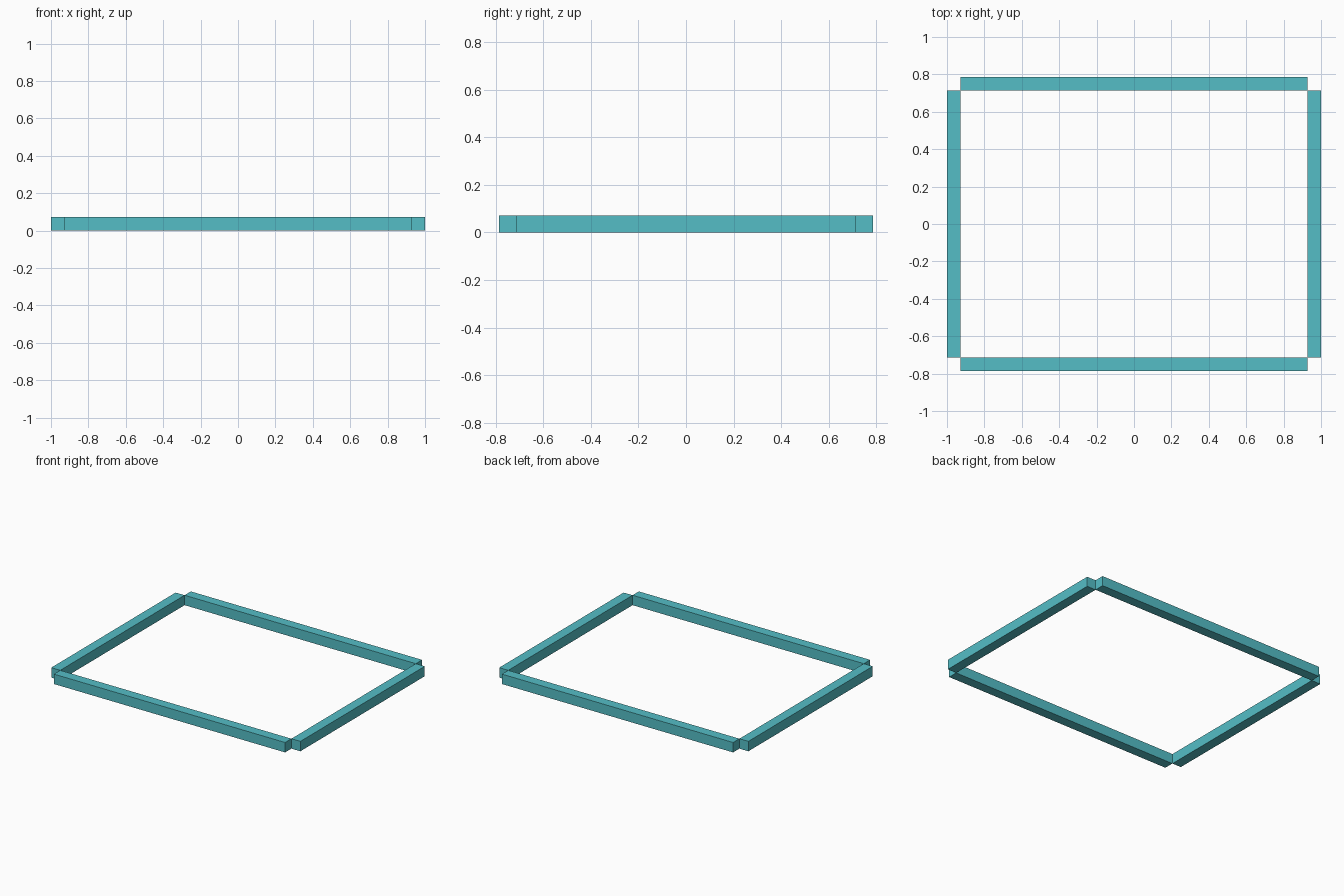
import bpy

if "Cube" in bpy.data.objects:
    bpy.data.objects.remove(bpy.data.objects["Cube"])

T = 0.072            # bar thickness
HX, HY = 1.0, 0.785  # outer half sizes of the frame

teal = bpy.data.materials.new("teal")
teal.diffuse_color = (0.089, 0.515, 0.565, 1)
teal.use_nodes = True
teal.node_tree.nodes["Principled BSDF"].inputs["Base Color"].default_value = teal.diffuse_color


def bar(name, centre, size):
    bpy.ops.mesh.primitive_cube_add(size=1, location=centre)
    ob = bpy.context.object
    ob.name = name
    ob.scale = size
    bpy.ops.object.transform_apply(location=False, rotation=False, scale=True)
    ob.data.materials.append(teal)


# front and back rails, meeting the side rails only at their corner edges
for name, s in (("front_rail", -1), ("back_rail", 1)):
    bar(name, (0, s * (HY - T / 2), T / 2), (2 * (HX - T), T, T))

# left and right rails
for name, s in (("left_rail", -1), ("right_rail", 1)):
    bar(name, (s * (HX - T / 2), 0, T / 2), (T, 2 * (HY - T), T))
